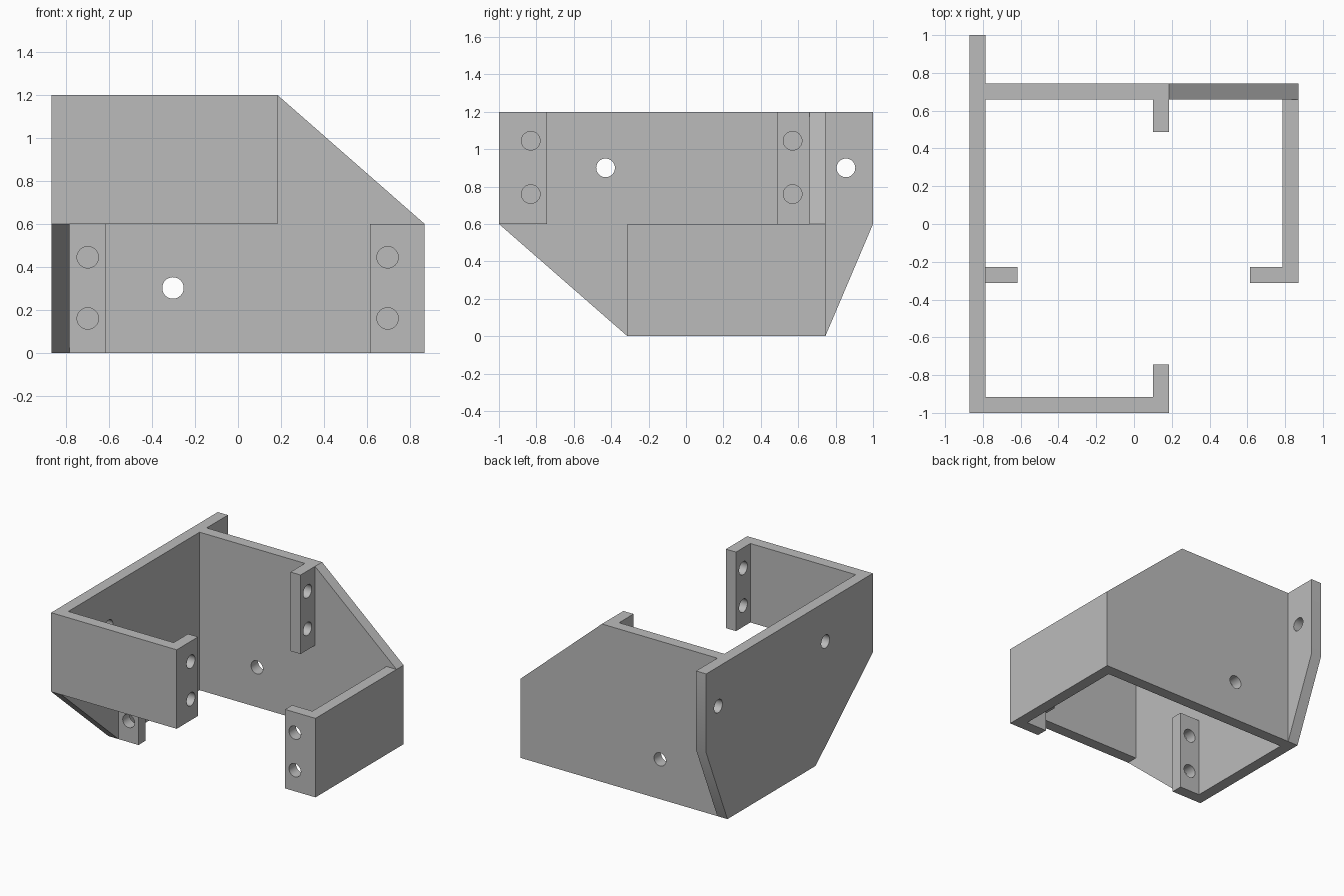
import bpy
import bmesh
import math
from mathutils import Vector

cube = bpy.data.objects.get("Cube")
if cube:
    bpy.data.objects.remove(cube, do_unlink=True)

grey = bpy.data.materials.new("plain grey")
grey.use_nodes = True
colour = (0.5, 0.5, 0.5, 1)
grey.diffuse_color = colour
grey.node_tree.nodes["Principled BSDF"].inputs["Base Color"].default_value = colour

# Main dimensions
W, D, H, MID, T = 0.87, 1.0, 1.2, 0.6, 0.085
BACK = 0.745      # outer face of the back wall
LIP = -0.313      # front edge of the lower half
TAB = 0.185       # right edge of the upper half
HOLE = 0.05


def extrude(name, points, axis, start, end):
    """Prism from a 2D outline, extruded along the given axis."""
    bm = bmesh.new()
    verts = []
    for p in points:
        co = list(p)
        co.insert(axis, start)
        verts.append(bm.verts.new(co))
    face = bm.faces.new(verts)
    res = bmesh.ops.extrude_face_region(bm, geom=[face])
    shift = Vector((0, 0, 0))
    shift[axis] = end - start
    bmesh.ops.translate(bm, vec=shift,
                        verts=[g for g in res["geom"] if isinstance(g, bmesh.types.BMVert)])
    bmesh.ops.recalc_face_normals(bm, faces=bm.faces)
    mesh = bpy.data.meshes.new(name)
    bm.to_mesh(mesh)
    bm.free()
    mesh.materials.append(grey)
    obj = bpy.data.objects.new(name, mesh)
    bpy.context.collection.objects.link(obj)
    return obj


def drill(axis, a, b, start, end):
    """Round cutter along an axis, centred at (a, b) in the other two."""
    ring = [(a + HOLE * math.cos(math.tau * i / 32),
             b + HOLE * math.sin(math.tau * i / 32)) for i in range(32)]
    return extrude("hole_cutter", ring, axis, start, end)


def combine(target, other, operation):
    mod = target.modifiers.new("combine", "BOOLEAN")
    mod.operation = operation
    mod.solver = "EXACT"
    mod.object = other
    bpy.context.view_layer.objects.active = target
    bpy.ops.object.modifier_apply(modifier=mod.name)
    bpy.data.objects.remove(other, do_unlink=True)


# Tall side plate with both lower corners cut off
bracket = extrude("bracket", [(-D, H), (-D, MID), (LIP, 0), (BACK, 0), (D, MID), (D, H)],
                  0, -W, -W + T)

# Back plate with a sloping upper corner
walls = [extrude("back_wall", [(-W, 0), (W, 0), (W, MID), (TAB, H), (-W, H)],
                 1, BACK - T, BACK)]

# Lower side wall with its inward flange
walls.append(extrude("lower_side_wall", [
    (W, BACK), (W, LIP), (0.615, LIP), (0.615, LIP + T), (W - T, LIP + T), (W - T, BACK)],
    2, 0, MID))

# Lower flange on the tall plate
walls.append(extrude("lower_flange", [
    (-W, LIP), (-0.617, LIP), (-0.617, LIP + T), (-W, LIP + T)], 2, 0, MID))

# Upper front wall with its inward flange
walls.append(extrude("upper_front_wall", [
    (-W, -D), (TAB, -D), (TAB, -0.743), (TAB - T, -0.743), (TAB - T, -D + T), (-W, -D + T)],
    2, MID, H))

# Upper flange on the back wall
walls.append(extrude("upper_flange", [
    (TAB - T, 0.487), (TAB, 0.487), (TAB, BACK), (TAB - T, BACK)], 2, MID, H))

for wall in walls:
    combine(bracket, wall, "UNION")

# Screw holes: flanges first, then the two plates
for z in (0.16, 0.445):
    for x in (-0.7, 0.697):
        combine(bracket, drill(1, x, z, LIP - 0.1, LIP + 0.2), "DIFFERENCE")
for z in (0.76, 1.045):
    for y in (-0.83, 0.57):
        combine(bracket, drill(0, y, z, 0, 0.3), "DIFFERENCE")
combine(bracket, drill(1, -0.303, 0.302, 0.6, 0.9), "DIFFERENCE")
for y in (-0.43, 0.855):
    combine(bracket, drill(0, y, 0.9, -1, -0.7), "DIFFERENCE")

# Merge coplanar pieces so flush walls show no seams
bm = bmesh.new()
bm.from_mesh(bracket.data)
bmesh.ops.remove_doubles(bm, verts=bm.verts, dist=0.0001)
bmesh.ops.dissolve_limit(bm, angle_limit=0.01, verts=bm.verts, edges=bm.edges)
bm.to_mesh(bracket.data)
bm.free()

bpy.ops.object.select_all(action="DESELECT")
bracket.select_set(True)
bpy.context.view_layer.objects.active = bracket
bpy.ops.object.shade_smooth_by_angle(angle=math.radians(30))
